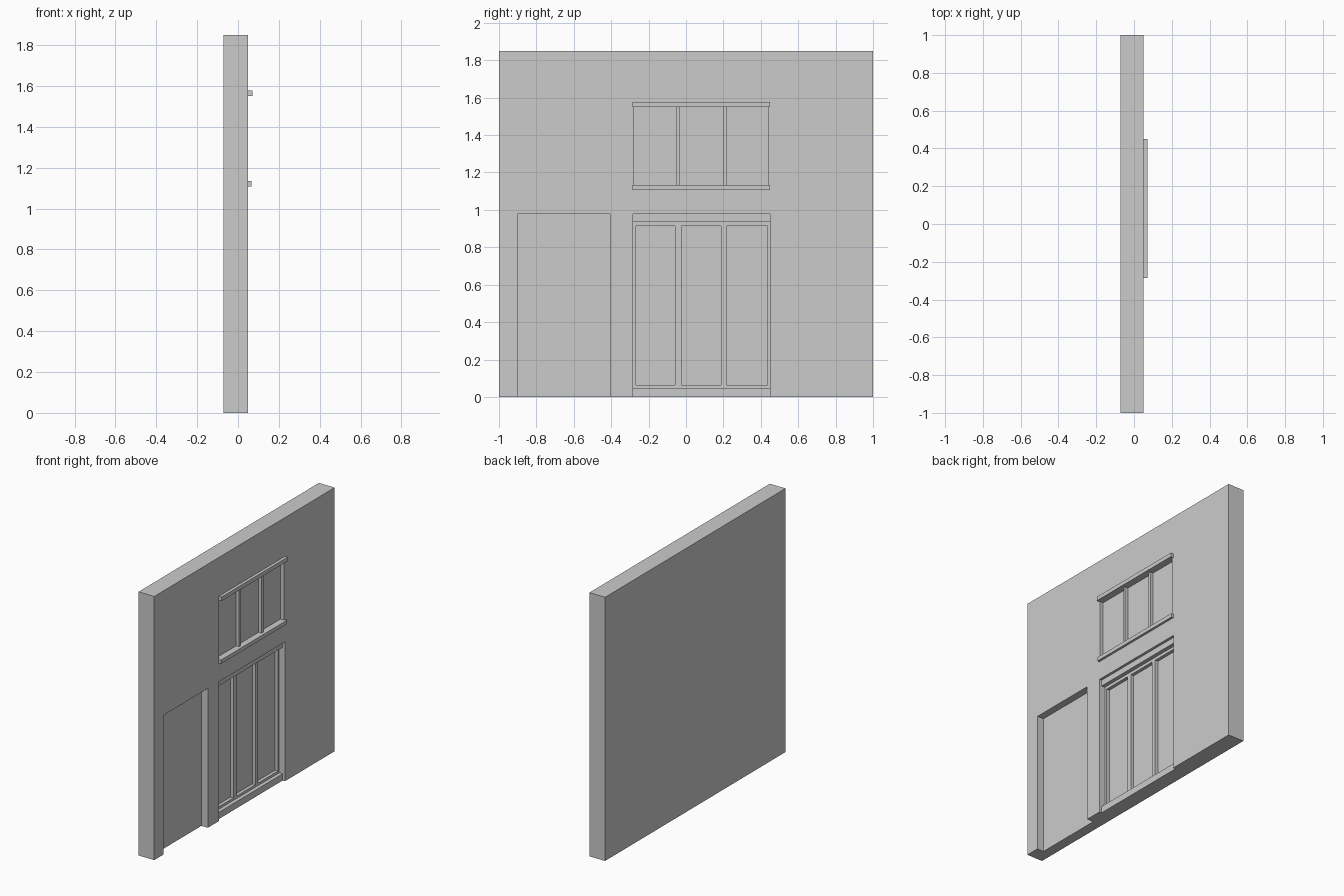
import bpy

if "Cube" in bpy.data.objects:
    bpy.data.objects.remove(bpy.data.objects["Cube"])

FRONT, BACK = 0.05, -0.072      # wall faces along x


def box(name, x0, x1, y0, y1, z0, z1):
    bpy.ops.mesh.primitive_cube_add(size=1, location=((x0 + x1) / 2, (y0 + y1) / 2, (z0 + z1) / 2))
    ob = bpy.context.object
    ob.name = ob.data.name = name
    ob.scale = (x1 - x0, y1 - y0, z1 - z0)
    bpy.ops.object.transform_apply(location=False, rotation=False, scale=True)
    return ob


def cut(target, x0, y0, y1, z0, z1):
    """Carve a recess into the target from its front, back to depth x0."""
    cutter = box("cutter", x0, 0.2, y0, y1, z0, z1)
    mod = target.modifiers.new("recess", 'BOOLEAN')
    mod.operation, mod.solver, mod.object = 'DIFFERENCE', 'EXACT', cutter
    bpy.context.view_layer.objects.active = target
    bpy.ops.object.modifier_apply(modifier=mod.name)
    bpy.data.objects.remove(cutter)


# Wall slab with garage, door and window recesses
wall = box("wall", BACK, FRONT, -1, 1, 0, 1.85)
cut(wall, 0.0, -0.9, -0.406, -0.1, 0.977)
cut(wall, -0.02, -0.284, 0.45, -0.1, 0.977)
cut(wall, 0.022, -0.28, 0.438, 1.12, 1.56)

# Door frame with three sunken panels
door = box("door_frame", -0.02, 0.005, -0.284, 0.45, 0, 0.977)
for y0, y1 in ((-0.267, -0.059), (-0.024, 0.187), (0.217, 0.436)):
    cut(door, -0.018, y0, y1, 0.064, 0.914)

# Door threshold and header rails
box("door_threshold", 0.0, 0.032, -0.284, 0.45, 0, 0.047)
box("door_header", 0.0, 0.032, -0.284, 0.45, 0.935, 0.977)

# Window mullions, sill and head
for i, y in enumerate((-0.043, 0.207)):
    box(f"window_mullion_{i + 1}", 0.02, 0.045, y - 0.009, y + 0.009, 1.12, 1.56)
box("window_sill", 0.02, 0.066, -0.285, 0.45, 1.107, 1.134)
box("window_head", 0.02, 0.071, -0.285, 0.45, 1.55, 1.578)
